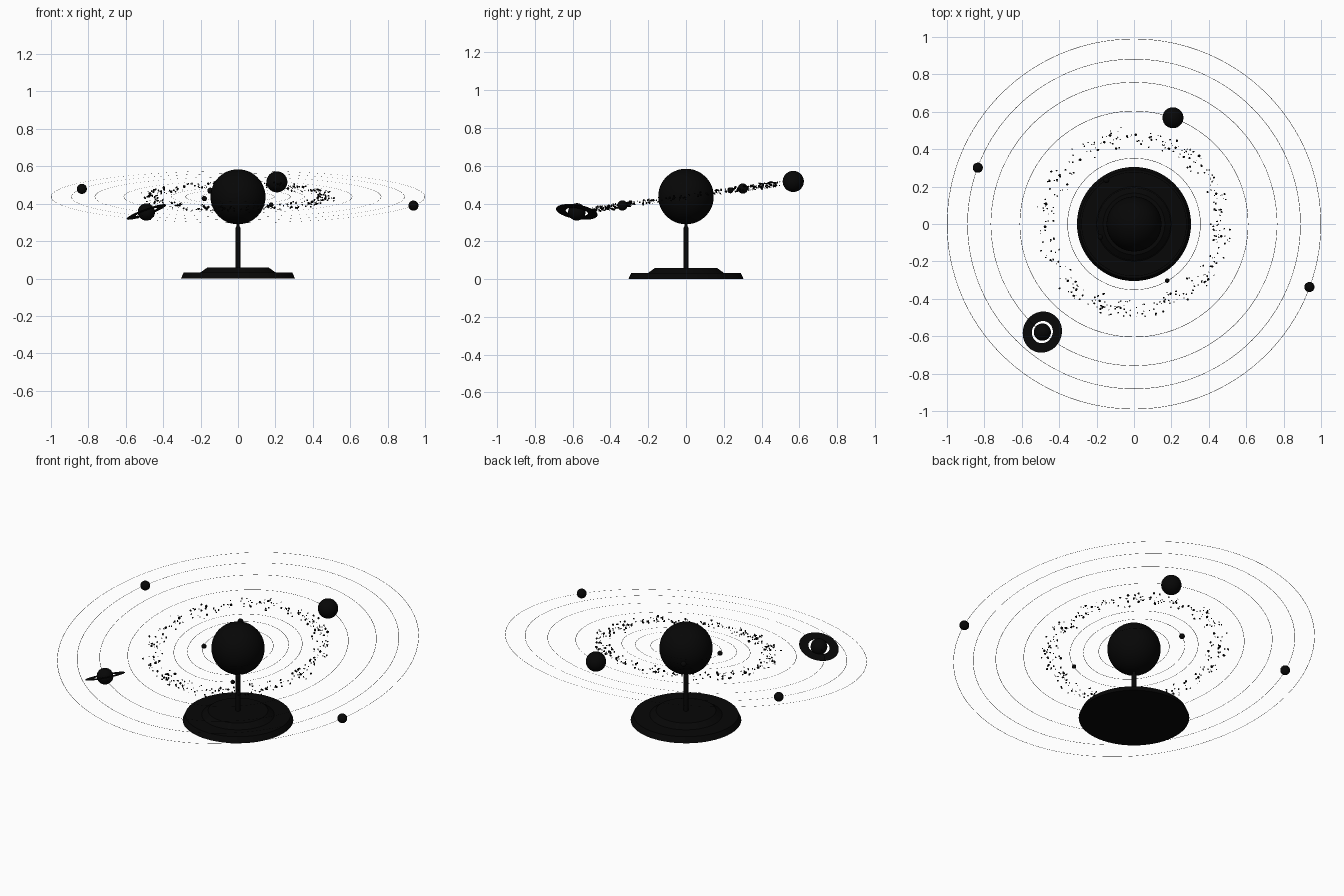
import bpy
import bmesh
import math
import random
from mathutils import Euler, Matrix, Vector

random.seed(4)
cube = bpy.data.objects.get("Cube")
if cube:
    bpy.data.objects.remove(cube, do_unlink=True)

# Single near-black finish
black = bpy.data.materials.new("soot black")
black.use_nodes = True
black.diffuse_color = (0.002, 0.002, 0.002, 1)
black.node_tree.nodes["Principled BSDF"].inputs["Base Color"].default_value = black.diffuse_color

CENTRE = Vector((0, 0, 0.437))
TILT = Matrix.Rotation(math.radians(8), 4, "X")


def add_object(name, bm, matrix=None, smooth=False):
    mesh = bpy.data.meshes.new(name)
    bm.to_mesh(mesh)
    bm.free()
    mesh.materials.append(black)
    obj = bpy.data.objects.new(name, mesh)
    bpy.context.collection.objects.link(obj)
    if matrix:
        obj.matrix_world = matrix
    if smooth:
        mesh.shade_smooth()
    return obj


def ball(name, location, radius):
    bm = bmesh.new()
    bmesh.ops.create_uvsphere(bm, u_segments=40, v_segments=24, radius=radius)
    return add_object(name, bm, Matrix.Translation(location), True)


def lathe(name, profile, matrix=None, steps=64):
    """Spin (radius, height) points around z."""
    bm = bmesh.new()
    verts = [bm.verts.new((r, 0, z)) for r, z in profile]
    edges = [bm.edges.new(pair) for pair in zip(verts, verts[1:])]
    bmesh.ops.spin(bm, geom=verts + edges, cent=(0, 0, 0), axis=(0, 0, 1),
                   angle=math.tau, steps=steps)
    bmesh.ops.remove_doubles(bm, verts=bm.verts, dist=0.00001)
    bmesh.ops.recalc_face_normals(bm, faces=bm.faces)
    return add_object(name, bm, matrix)


# Stepped base and pole
lathe("base", [(0, 0), (0.305, 0), (0.29, 0.033), (0.2, 0.033),
               (0.165, 0.058), (0, 0.058)])
lathe("pole", [(0, 0.05), (0.013, 0.05), (0.013, 0.27), (0.009, 0.28),
               (0.009, 0.33), (0, 0.33)], steps=24)
ball("sun", CENTRE, 0.147)

# Planets: position seen from above, and radius
planets = {
    "first_planet": (-0.18, -0.07, 0.014),
    "second_planet": (-0.148, 0.235, 0.016),
    "third_planet": (0.177, -0.303, 0.012),
    "giant_planet": (0.208, 0.568, 0.056),
    "ringed_planet": (-0.49, -0.578, 0.046),
    "seventh_planet": (-0.835, 0.301, 0.027),
    "outer_planet": (0.938, -0.337, 0.027),
}
places = {}
for name, (x, y, radius) in planets.items():
    places[name] = CENTRE + Vector((x, y, y * math.tan(math.radians(8))))
    ball(name, places[name], radius)

# Flat, hair-thin orbit bands in the tilted plane
for number, radius in enumerate((0.195, 0.28, 0.355, 0.61, 0.765, 0.89, 0.999), 1):
    lathe(f"orbit_{number}", [(radius - 0.001, 0), (radius + 0.001, 0)],
          Matrix.Translation(CENTRE) @ TILT, steps=128)

# Planet ring, leaning to one side
lean = Vector((0, 0, 1)).rotation_difference(Vector((-0.36, 0.16, 1))).to_matrix().to_4x4()
lathe("planet_ring", [(0.06, -0.001), (0.111, -0.001), (0.111, 0.001),
                      (0.06, 0.001), (0.06, -0.001)],
      Matrix.Translation(places["ringed_planet"]) @ lean)

# Belt of small rocks
belt = bmesh.new()
for _ in range(340):
    angle = random.uniform(0, math.tau)
    reach = random.triangular(0.4, 0.535, 0.475)
    place = Vector((reach * math.cos(angle), reach * math.sin(angle),
                    random.uniform(-0.015, 0.015)))
    turn = Euler([random.uniform(0, math.tau) for _ in range(3)]).to_matrix().to_4x4()
    squash = Matrix.Diagonal((1, random.uniform(0.6, 1), random.uniform(0.6, 1), 1))
    bmesh.ops.create_icosphere(belt, subdivisions=1,
                               radius=random.triangular(0.002, 0.01, 0.004),
                               matrix=Matrix.Translation(place) @ turn @ squash)
add_object("asteroid_belt", belt, Matrix.Translation(CENTRE) @ TILT)
